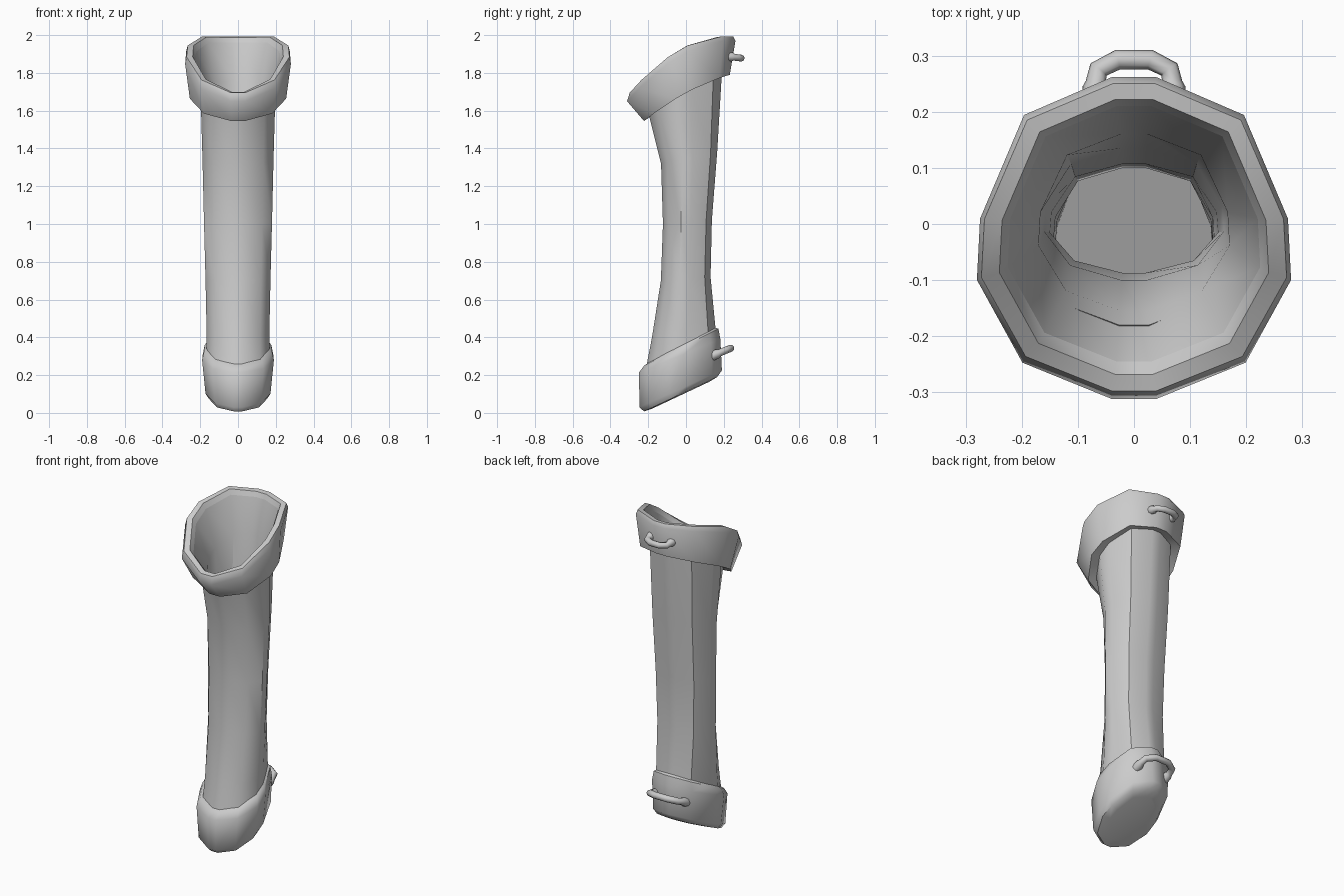
import bpy, bmesh, math
from mathutils import Vector

if "Cube" in bpy.data.objects:
    bpy.data.objects.remove(bpy.data.objects["Cube"])

# Half cross-section: (share of half width, share of the way from back to front)
SECTION = [(.14, 0), (.70, .118), (.98, .44), (1, .63), (.71, .887), (.14, 1)]


def ring(w, yb, zb, yf, zf, bump=0):
    """12-sided slanted ring from its half width, back point and front point."""
    half = [(s * w, yb + (yf - yb) * t, zb + (zf - zb) * t + bump * t * (1 - t))
            for s, t in SECTION]
    return half + [(-x, y, z) for x, y, z in reversed(half)]


def loft(name, rings, cap_end=False, flip=False, angle=40):
    bm = bmesh.new()
    loops = [[bm.verts.new(p) for p in ring(*r)] for r in rings]
    for a, b in zip(loops, loops[1:]):
        for i in range(12):
            j = (i + 1) % 12
            f = bm.faces.new((a[i], a[j], b[j], b[i]))
            if flip:
                f.normal_flip()
    if cap_end:
        f = bm.faces.new(loops[-1])
        if flip:
            f.normal_flip()
    me = bpy.data.meshes.new(name)
    bm.to_mesh(me)
    bm.free()
    ob = bpy.data.objects.new(name, me)
    bpy.context.collection.objects.link(ob)
    smooth(ob, angle)
    return ob


def smooth(ob, angle):
    bpy.ops.object.select_all(action='DESELECT')
    ob.select_set(True)
    bpy.context.view_layer.objects.active = ob
    bpy.ops.object.shade_smooth_by_angle(angle=math.radians(angle))


def handle(name, half, base, tip, r):
    """Staple-shaped loop between base and tip (y, z) on the back."""
    pts = []
    for x, t, rad in [(1, 0, 1.35), (1, .3, 1.3), (1, .42, 1), (.93, .74, 1), (.42, 1, 1)]:
        pts.append((x * half, base[0] + (tip[0] - base[0]) * t,
                    base[1] + (tip[1] - base[1]) * t, rad))
    pts += [(-x, y, z, q) for x, y, z, q in reversed(pts)]
    cu = bpy.data.curves.new(name, 'CURVE')
    cu.dimensions = '3D'
    cu.bevel_depth = r
    cu.bevel_resolution = 2
    cu.use_fill_caps = True
    sp = cu.splines.new('POLY')
    sp.points.add(len(pts) - 1)
    for p, (x, y, z, q) in zip(sp.points, pts):
        p.co = (x, y, z, 1)
        p.radius = q
    ob = bpy.data.objects.new(name, cu)
    bpy.context.collection.objects.link(ob)
    bpy.ops.object.select_all(action='DESELECT')
    ob.select_set(True)
    bpy.context.view_layer.objects.active = ob
    bpy.ops.object.convert(target='MESH')
    smooth(bpy.context.object, 50)


# Long curved outer tube
loft("shaft", [
    (.165, .165, .36, -.215, .22),
    (.166, .155, .46, -.180, .40),
    (.172, .130, .72, -.133, .70),
    (.180, .137, 1.02, -.122, 1.00),
    (.188, .165, 1.38, -.132, 1.32),
    (.198, .190, 1.80, -.195, 1.57, .12)], flip=True)

# Flared collar around the mouth
loft("rim", [
    (.190, .180, 1.80, -.180, 1.575, .12),
    (.255, .232, 1.79, -.222, 1.545, .12),
    (.280, .262, 1.97, -.312, 1.65, .34),
    (.272, .250, 1.992, -.298, 1.695, .34),
    (.240, .222, 1.988, -.268, 1.70, .34),
    (.225, .210, 1.96, -.245, 1.675, .32)], flip=True, angle=55)

# Inner wall and sloping floor
loft("lining", [
    (.225, .210, 1.96, -.245, 1.675, .32),
    (.170, .160, 1.76, -.155, 1.53, .12),
    (.160, .135, 1.38, -.100, 1.32),
    (.150, .107, 1.02, -.087, 1.00),
    (.143, .100, .72, -.100, .70),
    (.140, .125, .46, -.145, .40),
    (.140, .140, .27, -.190, .12)], cap_end=True, flip=True)

# Slanted cap on the foot
loft("foot_cap", [
    (.155, .145, .455, -.185, .275),
    (.180, .172, .445, -.222, .25),
    (.190, .182, .39, -.248, .215),
    (.172, .190, .225, -.247, .03),
    (.155, .165, .190, -.222, .008),
    (.110, .120, .163, -.180, .022)], cap_end=True, angle=50)
bpy.data.objects["foot_cap"].data.flip_normals()

# Strap loops on the back
handle("upper_strap_loop", .068, (.225, 1.887), (.293, 1.878), .018)
handle("lower_strap_loop", .098, (.135, .300), (.238, .343), .019)
